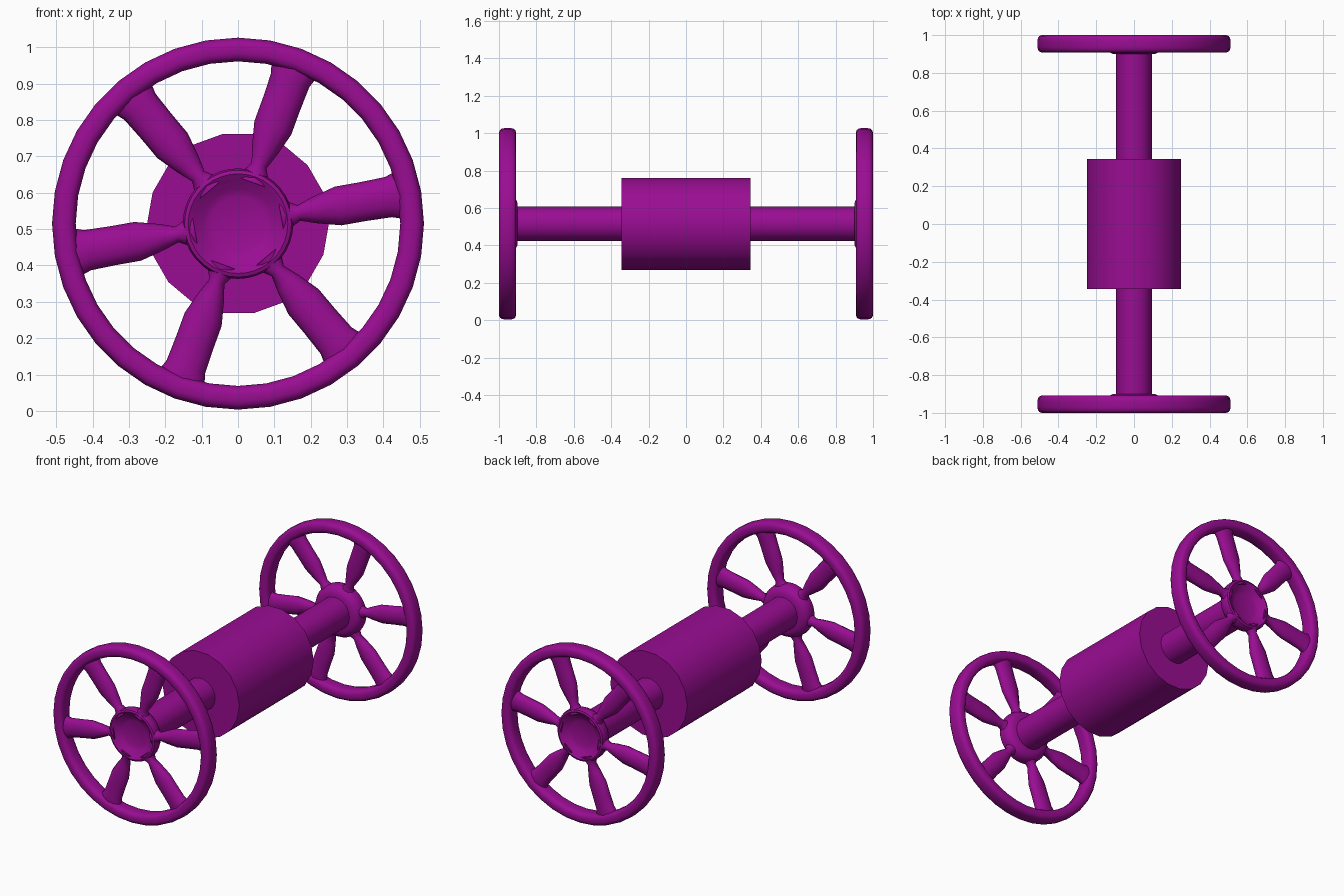
import bpy, bmesh
from math import sin, cos, pi, radians
from mathutils import Matrix

cube = bpy.data.objects.get("Cube")
if cube:
    bpy.data.objects.remove(cube, do_unlink=True)

AXIS_Z = 0.515   # height of the axle line

purple = bpy.data.materials.new("purple")
purple.use_nodes = True
colour = (0.32, 0.004, 0.29, 1)
purple.diffuse_color = colour
purple.node_tree.nodes["Principled BSDF"].inputs["Base Color"].default_value = colour


def skin(bm, rings, loop=False):
    """Bridge equal rings of points; cap the ends unless they form a loop."""
    rows = [[bm.verts.new(p) for p in ring] for ring in rings]
    n = len(rows[0])
    for i in range(len(rows) if loop else len(rows) - 1):
        a, b = rows[i], rows[(i + 1) % len(rows)]
        for j in range(n):
            k = (j + 1) % n
            bm.faces.new((a[j], a[k], b[k], b[j]))
    if not loop:
        bm.faces.new(rows[0])
        bm.faces.new(rows[-1])


def circle(r, y, n):
    return [(r * cos(2 * pi * i / n), y, r * sin(2 * pi * i / n)) for i in range(n)]


def finish(name, bm, mirror=False, angle=40):
    bmesh.ops.recalc_face_normals(bm, faces=bm.faces)
    mesh = bpy.data.meshes.new(name)
    bm.to_mesh(mesh)
    bm.free()
    mesh.materials.append(purple)
    obj = bpy.data.objects.new(name, mesh)
    obj.location.z = AXIS_Z
    bpy.context.collection.objects.link(obj)
    bpy.ops.object.select_all(action='DESELECT')
    obj.select_set(True)
    bpy.context.view_layer.objects.active = obj
    bpy.ops.object.shade_smooth_by_angle(angle=radians(angle))
    if mirror:
        mod = obj.modifiers.new("other_end", 'MIRROR')
        mod.use_axis = (False, True, False)
        mod.use_mirror_merge = False


def lathe(name, profile, n, loop=False, mirror=False, angle=40):
    bm = bmesh.new()
    skin(bm, [circle(r, y, n) for r, y in profile], loop)
    finish(name, bm, mirror, angle)


# Central drum and the axle through it
lathe("drum", [(0.25, -0.345), (0.25, 0.345)], 18)
lathe("axle", [(0.094, -0.93), (0.094, 0.93)], 18)

# Wheel rim: rounded-box section swept around the axle
rim = []
for i in range(16):
    a = 2 * pi * (i + 0.5) / 16
    c, s = cos(a), sin(a)
    rim.append((0.479 + 0.033 * abs(c) ** 0.7 * (1 if c > 0 else -1),
                -0.954 + 0.046 * abs(s) ** 0.6 * (1 if s > 0 else -1)))
lathe("wheel_rim", rim, 36, loop=True, mirror=True, angle=60)

# Hub with a dished outer face
hub = [(0.11, -0.9), (0.138, -0.912), (0.15, -0.935), (0.152, -0.965),
       (0.147, -0.982), (0.137, -0.986), (0.12, -0.976), (0.095, -0.958),
       (0.074, -0.95)]
lathe("wheel_hub", hub, 36, mirror=True, angle=50)

# Six spokes: narrow at the hub, swelling out, flared into the rim
sections = [(0.12, 0.06, 0.034), (0.147, 0.034, 0.03), (0.17, 0.022, 0.027),
            (0.215, 0.037, 0.03), (0.28, 0.054, 0.033), (0.35, 0.054, 0.034),
            (0.42, 0.056, 0.034), (0.45, 0.066, 0.036), (0.48, 0.078, 0.03)]
bm = bmesh.new()
for k in range(6):
    turn = Matrix.Rotation(-radians(10 + 60 * k), 3, 'Y')
    rings = []
    for r, half_w, half_d in sections:
        rings.append([turn @ Matrix.Identity(3) @ p for p in (
            Matrix.Translation((r, -0.953, 0)).to_translation()
            + Matrix.Translation((0, half_d * sin(t), half_w * cos(t))).to_translation()
            for t in (2 * pi * i / 12 for i in range(12)))])
    skin(bm, rings)
finish("wheel_spokes", bm, mirror=True, angle=60)
